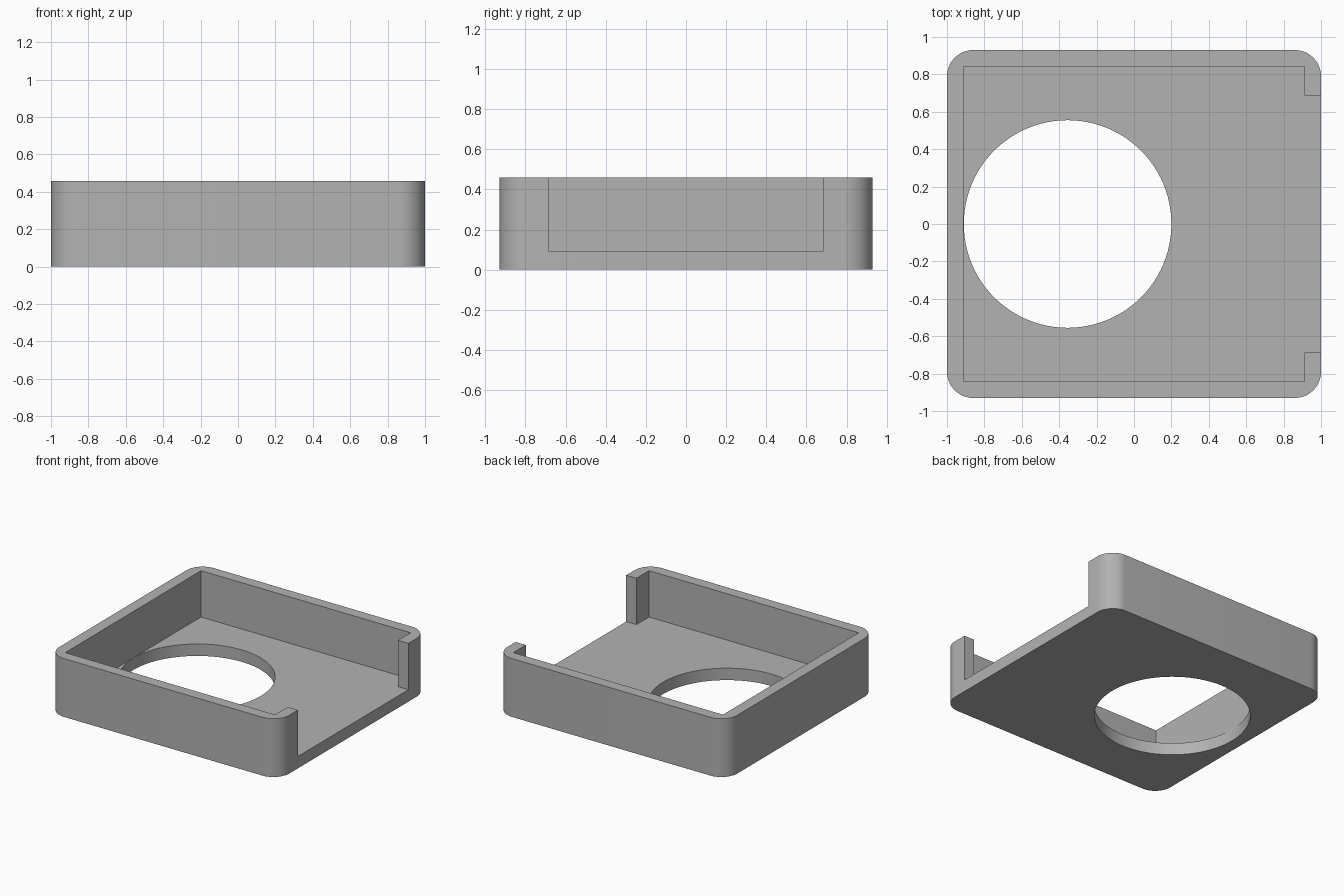
import bpy, bmesh
from math import radians, sin, cos, pi

if "Cube" in bpy.data.objects:
    bpy.data.objects.remove(bpy.data.objects["Cube"])

HALF_X, HALF_Y, HEIGHT = 1.0, 0.93, 0.458
CORNER, FLOOR = 0.14, 0.094
IN_X, IN_Y, SLOT_Y = 0.911, 0.842, 0.686
HOLE_X, HOLE_R = -0.355, 0.555


def prism(name, outline, z0, z1):
    """Extrude a closed 2D outline from z0 up to z1."""
    bm = bmesh.new()
    face = bm.faces.new([bm.verts.new((x, y, z0)) for x, y in outline])
    top = bmesh.ops.extrude_face_region(bm, geom=[face])["geom"]
    bmesh.ops.translate(bm, vec=(0, 0, z1 - z0),
                        verts=[v for v in top if isinstance(v, bmesh.types.BMVert)])
    bmesh.ops.recalc_face_normals(bm, faces=bm.faces)
    mesh = bpy.data.meshes.new(name)
    bm.to_mesh(mesh)
    bm.free()
    obj = bpy.data.objects.new(name, mesh)
    bpy.context.collection.objects.link(obj)
    return obj


def arc(cx, cy, r, start, end, steps):
    angles = [radians(start + (end - start) * i / steps) for i in range(steps + 1)]
    return [(cx + r * cos(a), cy + r * sin(a)) for a in angles]


# Outer block with rounded vertical corners
cx, cy = HALF_X - CORNER, HALF_Y - CORNER
outline = []
for i, (sx, sy) in enumerate([(1, 1), (-1, 1), (-1, -1), (1, -1)]):
    outline += arc(sx * cx, sy * cy, CORNER, 90 * i, 90 * i + 90, 12)
tray = prism("tray", outline, 0, HEIGHT)

# Inner cavity, opening through the wall on the left side
half = [(-IN_X, IN_Y), (IN_X, IN_Y), (IN_X, SLOT_Y), (HALF_X + 0.1, SLOT_Y)]
cavity = prism("cavity_cutter", half + [(x, -y) for x, y in reversed(half)],
               FLOOR, HEIGHT + 0.1)

# Round hole through the floor
hole = prism("hole_cutter", arc(HOLE_X, 0, HOLE_R, 0, 360, 96)[:-1], -0.1, FLOOR + 0.1)

# Cut the tray, then drop the cutters
bpy.context.view_layer.objects.active = tray
for cutter in (cavity, hole):
    mod = tray.modifiers.new(cutter.name, "BOOLEAN")
    mod.operation, mod.solver, mod.object = "DIFFERENCE", "EXACT", cutter
    bpy.ops.object.modifier_apply(modifier=mod.name)
    bpy.data.objects.remove(cutter)

# Plain grey finish
grey = bpy.data.materials.new("plain_grey")
grey.use_nodes = True
colour = (0.45, 0.45, 0.45, 1)
grey.diffuse_color = colour
grey.node_tree.nodes["Principled BSDF"].inputs["Base Color"].default_value = colour
tray.data.materials.clear()
tray.data.materials.append(grey)

# Smooth the rounded corners and hole, keep the edges crisp
bpy.ops.object.select_all(action="DESELECT")
tray.select_set(True)
bpy.ops.object.shade_smooth_by_angle(angle=radians(30))
